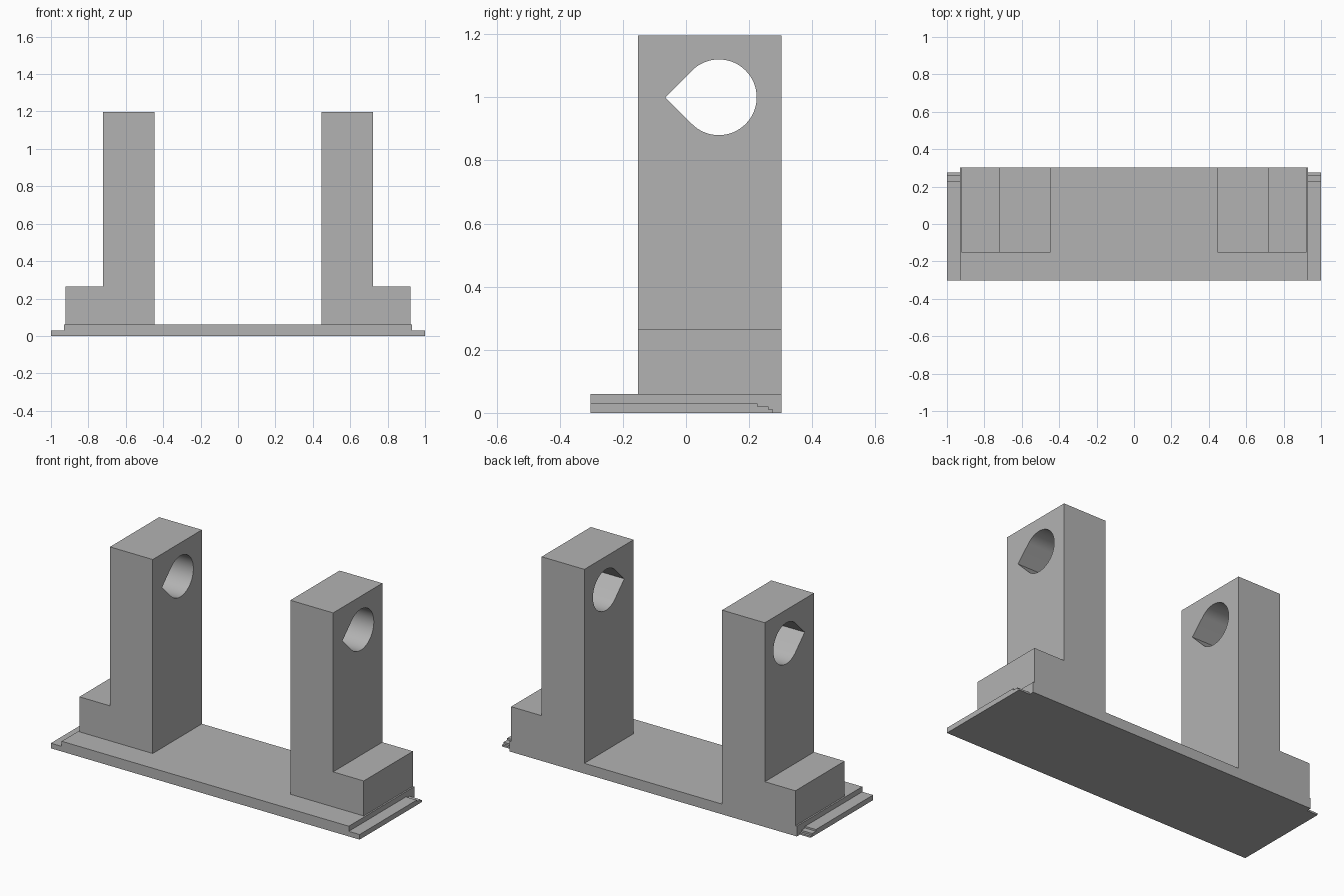
import bpy
import bmesh
from math import cos, sin, pi, radians

cube = bpy.data.objects.get("Cube")
if cube:
    bpy.data.objects.remove(cube, do_unlink=True)

grey = bpy.data.materials.new("plain grey")
grey.use_nodes = True
colour = (0.45, 0.45, 0.45, 1)
grey.diffuse_color = colour
grey.node_tree.nodes["Principled BSDF"].inputs["Base Color"].default_value = colour


def rectangle(y0, y1, z0, z1):
    return [(y0, z0), (y1, z0), (y1, z1), (y0, z1)]


def prism(name, x0, x1, *loops):
    """Extrude a side profile along x; loops after the first are holes."""
    bm = bmesh.new()
    for loop in loops:
        verts = [bm.verts.new((x0, y, z)) for y, z in loop]
        for a, b in zip(verts, verts[1:] + verts[:1]):
            bm.edges.new((a, b))
    if len(loops) == 1:
        bm.faces.new(list(bm.verts))
    else:
        bmesh.ops.triangle_fill(bm, edges=bm.edges[:], use_beauty=True)
    result = bmesh.ops.extrude_face_region(bm, geom=bm.faces[:], use_keep_orig=True)
    moved = [g for g in result["geom"] if isinstance(g, bmesh.types.BMVert)]
    bmesh.ops.translate(bm, vec=(x1 - x0, 0, 0), verts=moved)
    bmesh.ops.recalc_face_normals(bm, faces=bm.faces[:])
    mesh = bpy.data.meshes.new(name)
    bm.to_mesh(mesh)
    bm.free()
    mesh.materials.append(grey)
    obj = bpy.data.objects.new(name, mesh)
    bpy.context.collection.objects.link(obj)
    bpy.ops.object.select_all(action="DESELECT")
    obj.select_set(True)
    bpy.context.view_layer.objects.active = obj
    bpy.ops.object.shade_smooth_by_angle(angle=radians(30))
    return obj


front, back = -0.303, 0.303
base_top, foot_top, post_top = 0.06, 0.265, 1.196
post_front = -0.152

# Teardrop hole: a round bore with a pointed front
hole_y, hole_z, radius, steps = 0.104, 1.0, 0.12, 48
teardrop = [(hole_y - radius * 2 ** 0.5, hole_z)]
for i in range(steps + 1):
    a = -0.75 * pi + 1.5 * pi * i / steps
    teardrop.append((hole_y + radius * cos(a), hole_z + radius * sin(a)))

# Side ledge with small steps at the back
ledge = [(front, 0), (0.275, 0), (0.275, 0.01), (0.261, 0.01),
         (0.261, 0.02), (0.226, 0.02), (0.226, 0.03), (front, 0.03)]

prism("base_plate", -0.93, 0.93, rectangle(front, back, 0, base_top))

for side, s in (("left", 1), ("right", -1)):
    prism(side + "_ledge", s * 0.93, s * 1.0, ledge)
    prism(side + "_foot", s * 0.723, s * 0.921,
          rectangle(post_front, back, base_top, foot_top))
    prism(side + "_post", s * 0.446, s * 0.723,
          rectangle(post_front, back, base_top, post_top), teardrop)
